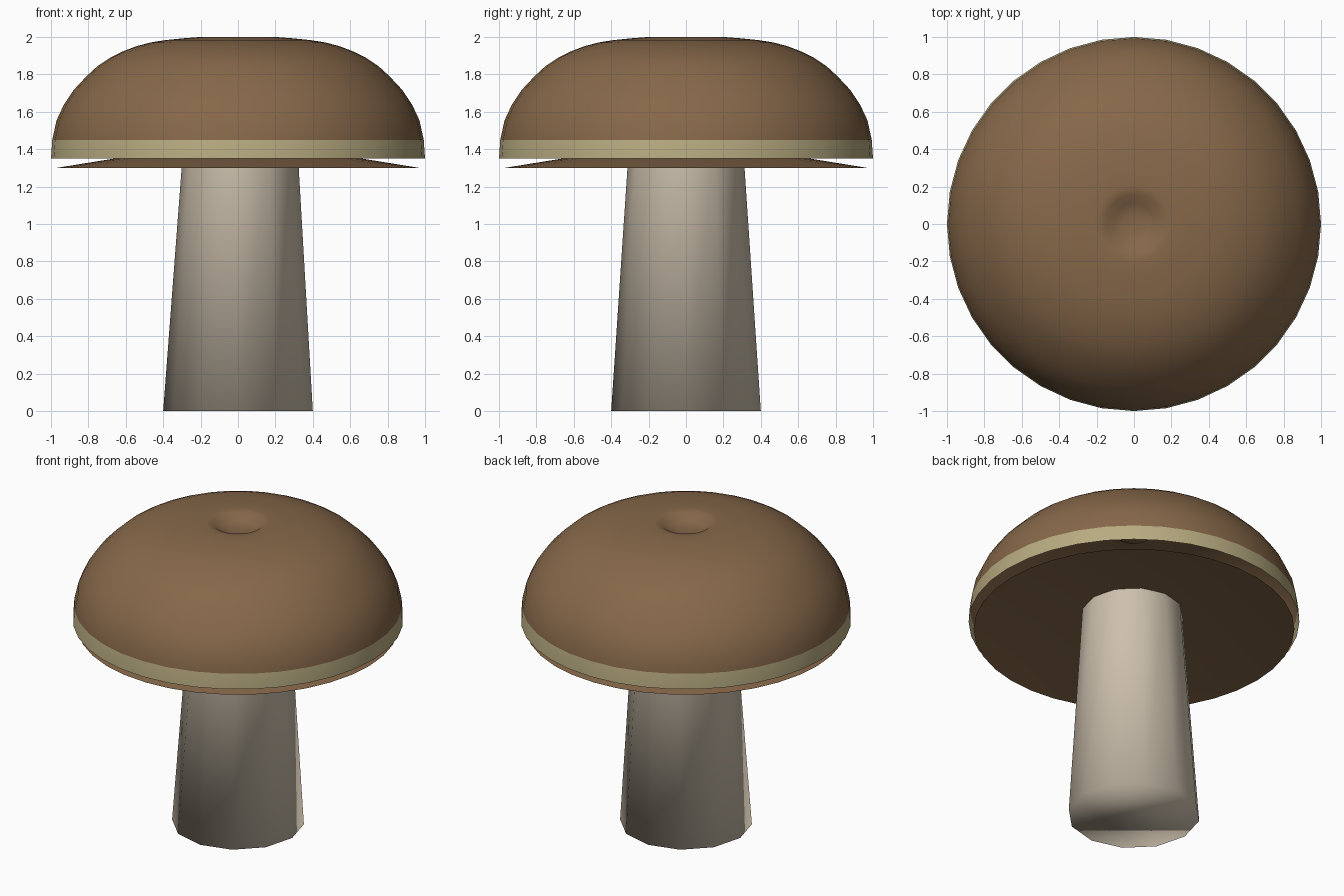
import bpy, bmesh, math

cube = bpy.data.objects.get("Cube")
if cube:
    bpy.data.objects.remove(cube, do_unlink=True)


def material(name, color):
    m = bpy.data.materials.new(name)
    m.use_nodes = True
    m.diffuse_color = (*color, 1)
    m.node_tree.nodes["Principled BSDF"].inputs["Base Color"].default_value = (*color, 1)
    return m


brown = material("cap brown", (0.24, 0.138, 0.067))
olive = material("band olive", (0.48, 0.41, 0.22))
cream = material("stem cream", (0.61, 0.53, 0.42))


def lathe(name, profile, sides, mats, lean=0.0, close_bottom=False):
    """Revolve (radius, z) points about z; a zero radius makes a pole."""
    bm = bmesh.new()
    rings = []
    for r, z in profile:
        if r == 0:
            rings.append([bm.verts.new((0, 0, z))] * sides)
        else:
            rings.append([bm.verts.new((r * math.cos(a) + lean * z, r * math.sin(a), z))
                          for a in (math.tau * i / sides for i in range(sides))])
    for low, high in zip(rings, rings[1:]):
        for i in range(sides):
            j = (i + 1) % sides
            quad = [low[i], low[j], high[j], high[i]]
            bm.faces.new(list(dict.fromkeys(quad)))
    if close_bottom:
        bm.faces.new(rings[0][::-1])
    for f in bm.faces:
        f.smooth = True
    me = bpy.data.meshes.new(name)
    bm.to_mesh(me)
    bm.free()
    for m in mats:
        me.materials.append(m)
    ob = bpy.data.objects.new(name, me)
    bpy.context.collection.objects.link(ob)
    return ob


# Domed cap, open below, with a small dimple on top
cap = lathe("cap", [(1, 1.35), (0.993, 1.45), (0.97, 1.555), (0.93, 1.64), (0.88, 1.715),
                    (0.81, 1.79), (0.75, 1.845), (0.685, 1.888), (0.615, 1.923),
                    (0.545, 1.95), (0.47, 1.97), (0.39, 1.983), (0.29, 1.993),
                    (0.2, 2.0), (0.155, 1.995), (0.11, 1.96), (0.05, 1.95), (0, 1.948)],
            36, [brown, olive])

# Pale band around the cap's lower edge
for f in cap.data.polygons:
    f.material_index = 1 if f.center.z < 1.45 else 0

# Shallow open cone under the cap
lathe("gills", [(0.97, 1.30), (0, 1.457)], 36, [brown])

# Tapered stem
lathe("stem", [(0.4, 0), (0.305, 1.42)], 12, [cream], lean=0.009, close_bottom=True)
